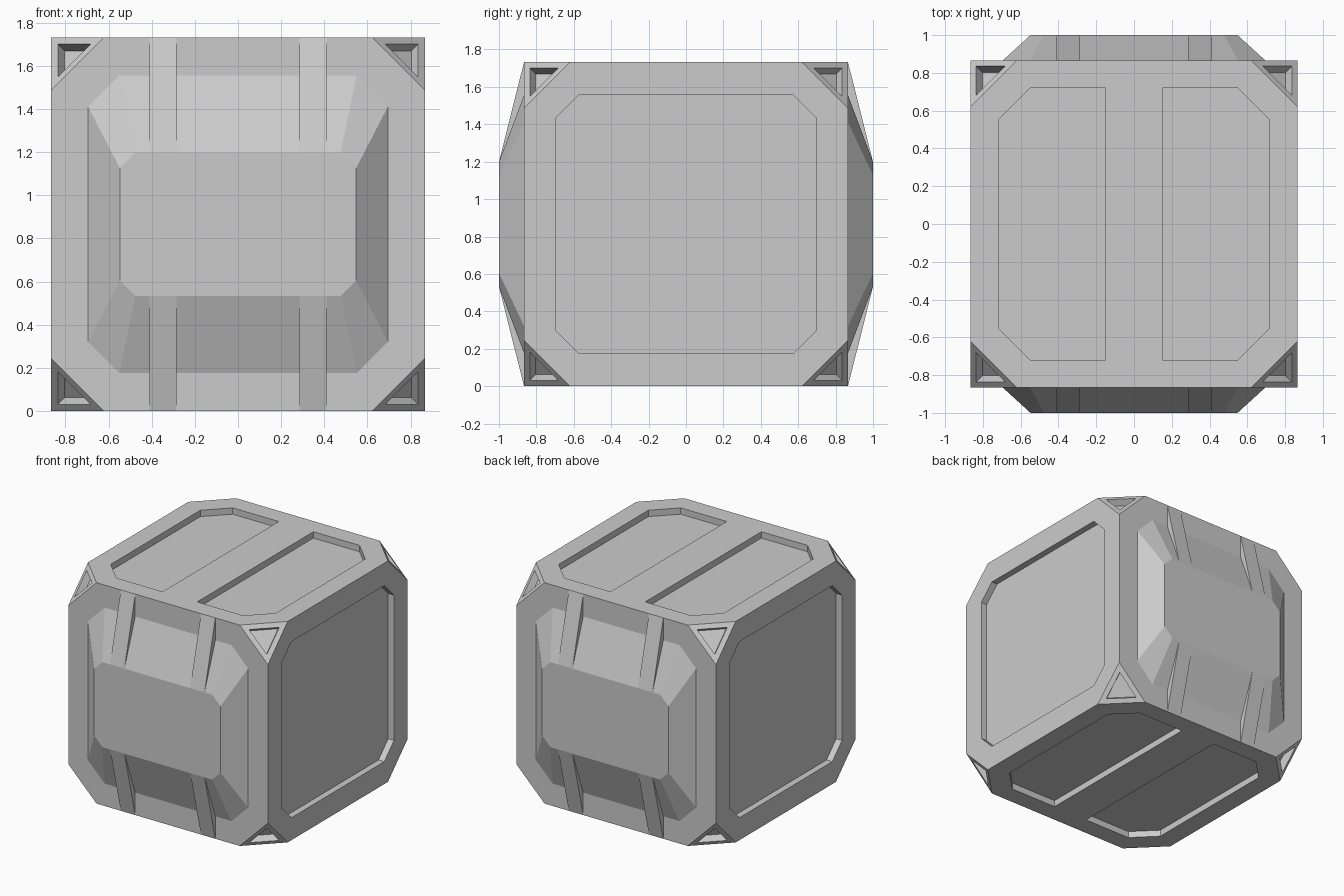
import bpy
import bmesh
from itertools import product
from mathutils import Vector

H = 0.866      # half size of the cube
CUT = 0.245    # corner chamfer
DEPTH = 0.05   # panel recess

old = bpy.data.objects.get("Cube")
if old:
    bpy.data.objects.remove(old)

grey = bpy.data.materials.new("plain_grey")
grey.use_nodes = True
colour = (0.6, 0.6, 0.6, 1)
grey.diffuse_color = colour
grey.node_tree.nodes["Principled BSDF"].inputs["Base Color"].default_value = colour


def hulls(name, groups):
    """One object made of a convex solid per group of points."""
    bm = bmesh.new()
    for points in groups:
        part = bmesh.new()
        for p in points:
            part.verts.new(p)
        bmesh.ops.convex_hull(part, input=part.verts)
        bmesh.ops.dissolve_limit(part, angle_limit=0.01, verts=part.verts, edges=part.edges)
        bmesh.ops.recalc_face_normals(part, faces=part.faces)
        temp = bpy.data.meshes.new("temp")
        part.to_mesh(temp)
        part.free()
        bm.from_mesh(temp)
        bpy.data.meshes.remove(temp)
    mesh = bpy.data.meshes.new(name)
    bm.to_mesh(mesh)
    bm.free()
    mesh.materials.append(grey)
    obj = bpy.data.objects.new(name, mesh)
    obj.location.z = H
    bpy.context.collection.objects.link(obj)
    return obj


def octagon(a, b, c):
    """Rectangle of half sizes a, b with corners cut by c."""
    return [(s * u, t * v) for s, t in product((-1, 1), repeat=2)
            for u, v in ((a, b - c), (a - c, b))]


signs = (-1, 1)
corners = [Vector(s) for s in product(signs, repeat=3)]

# cube with chamfered corners
body_points = []
for s in corners:
    for axis in range(3):
        p = s * H
        p[axis] -= s[axis] * CUT
        body_points.append(p)
body = hulls("cube_body", [body_points])

# recesses: side panels, split top and bottom panels, corner triangles
cutters = []
for s in signs:
    cutters.append([(s * x, y, z) for x in (H - DEPTH, H + 0.1)
                    for y, z in octagon(0.695, 0.69, 0.12)])
    for t in signs:
        outline = [(0.15, 0.72), (0.55, 0.72), (0.715, 0.555)]
        cutters.append([(s * x, m * y, t * z) for z in (H - DEPTH, H + 0.1)
                        for x, y in outline for m in signs])
for s in corners:
    centre = s * (H - CUT / 3)
    triangle = []
    for axis in range(3):
        arm = s * 0.051
        arm[axis] = -2 * arm[axis]
        triangle += [centre + arm + s * shift for shift in (-0.032, 0.06)]
    cutters.append(triangle)
cutter = hulls("recess_cutter", cutters)
cutter.hide_render = True

cut = body.modifiers.new("recesses", 'BOOLEAN')
cut.operation = 'DIFFERENCE'
cut.solver = 'EXACT'
cut.object = cutter
bpy.context.view_layer.objects.active = body
bpy.ops.object.modifier_apply(modifier=cut.name)
bpy.data.objects.remove(cutter)

# raised plate and ribs on the front and back
for label, f in (("front", -1), ("back", 1)):
    plate = [(x, f * y, z) for y in (H - 0.03, H) for x, z in octagon(0.695, 0.69, 0.145)]
    plate += [(x, f, z) for x, z in octagon(0.548, 0.333, 0.072)]
    hulls(label + "_raised_plate", [plate])
    ribs = [[(s * x, f * y, t * z) for x in (0.285, 0.41)
             for y, z in ((H, H), (1, 0.333), (H - 0.03, 0.333))]
            for s, t in product(signs, repeat=2)]
    hulls(label + "_ribs", ribs)
